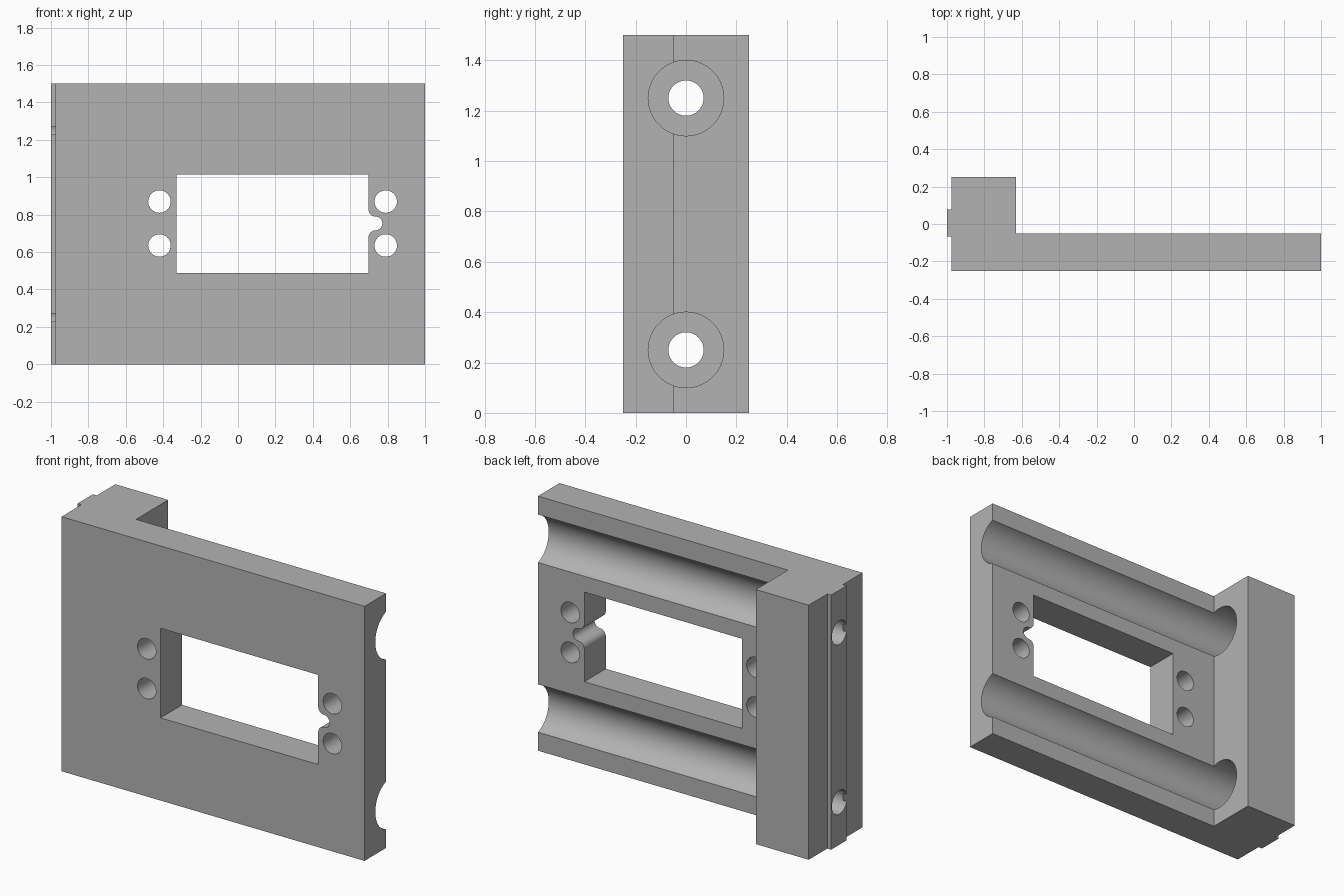
import bpy, bmesh, math
from mathutils import Matrix, Vector

cube = bpy.data.objects.get("Cube")
if cube:
    bpy.data.objects.remove(cube, do_unlink=True)

HEIGHT = 1.5
FRONT, BACK, PLATE_BACK = -0.25, 0.25, -0.05

gray = bpy.data.materials.new("plain_gray")
gray.use_nodes = True
gray.diffuse_color = (0.45, 0.45, 0.45, 1)
gray.node_tree.nodes["Principled BSDF"].inputs["Base Color"].default_value = (0.45, 0.45, 0.45, 1)


def prism(name, points, direction):
    """Extrude a closed 3D outline along a direction."""
    bm = bmesh.new()
    face = bm.faces.new([bm.verts.new(p) for p in points])
    grown = bmesh.ops.extrude_face_region(bm, geom=[face])["geom"]
    bmesh.ops.translate(bm, vec=Vector(direction),
                        verts=[v for v in grown if isinstance(v, bmesh.types.BMVert)])
    bmesh.ops.recalc_face_normals(bm, faces=bm.faces)
    return finish(name, bm)


def rod(name, radius, start, end):
    """Cylinder between two points."""
    start, end = Vector(start), Vector(end)
    axis = end - start
    bm = bmesh.new()
    turn = axis.to_track_quat('Z', 'Y').to_matrix().to_4x4()
    bmesh.ops.create_cone(bm, cap_ends=True, segments=64, radius1=radius, radius2=radius,
                          depth=axis.length,
                          matrix=Matrix.Translation((start + end) / 2) @ turn)
    return finish(name, bm)


def finish(name, bm):
    mesh = bpy.data.meshes.new(name)
    bm.to_mesh(mesh)
    bm.free()
    mesh.materials.append(gray)
    obj = bpy.data.objects.new(name, mesh)
    bpy.context.collection.objects.link(obj)
    return obj


def arc(cx, cz, r, a0, a1, steps=12):
    angles = [math.radians(a0 + (a1 - a0) * i / steps) for i in range(steps + 1)]
    return [(cx + r * math.cos(a), cz + r * math.sin(a)) for a in angles]


# Plate, mounting block and locating rib share one extruded profile
outline = [(-0.975, FRONT), (1, FRONT), (1, PLATE_BACK), (-0.63, PLATE_BACK),
           (-0.63, BACK), (-0.975, BACK), (-0.975, 0.077), (-1, 0.077),
           (-1, -0.067), (-0.975, -0.067)]
bracket = prism("mounting_bracket", [(x, y, 0) for x, y in outline], (0, 0, HEIGHT))

cutters = []

# Rectangular window with a rounded cable notch on its left side
mid, notch_x, r = 0.753, 0.735, 0.037
window = [(-0.33, 0.487), (0.698, 0.487)]
window += arc(notch_x, mid - 2 * r, r, 180, 90)
window += arc(notch_x, mid, r, -90, 90)[1:]
window += arc(notch_x, mid + 2 * r, r, 270, 180)[1:]
window += [(0.698, 1.015), (-0.33, 1.015)]
cutters.append(prism("window_cutter", [(x, -0.4, z) for x, z in window], (0, 0.6, 0)))

# Screw holes either side of the window
for x in (-0.42, 0.79):
    for z in (0.635, 0.87):
        cutters.append(rod("screw_hole_cutter", 0.06, (x, -0.4, z), (x, 0.2, z)))

# Long tool channels, ending in narrower bolt holes through the block
for z in (0.25, 1.25):
    cutters.append(rod("channel_cutter", 0.15, (-0.85, 0, z), (1.2, 0, z)))
    cutters.append(rod("bolt_hole_cutter", 0.07, (-1.2, 0, z), (-0.7, 0, z)))

bpy.context.view_layer.objects.active = bracket
for cutter in cutters:
    cutter.hide_render = True
    mod = bracket.modifiers.new("cut", 'BOOLEAN')
    mod.operation = 'DIFFERENCE'
    mod.solver = 'EXACT'
    mod.object = cutter
    bpy.ops.object.modifier_apply(modifier=mod.name)
    bpy.data.objects.remove(cutter, do_unlink=True)

bpy.ops.object.select_all(action='DESELECT')
bracket.select_set(True)
bpy.ops.object.shade_smooth_by_angle(angle=math.radians(30))
